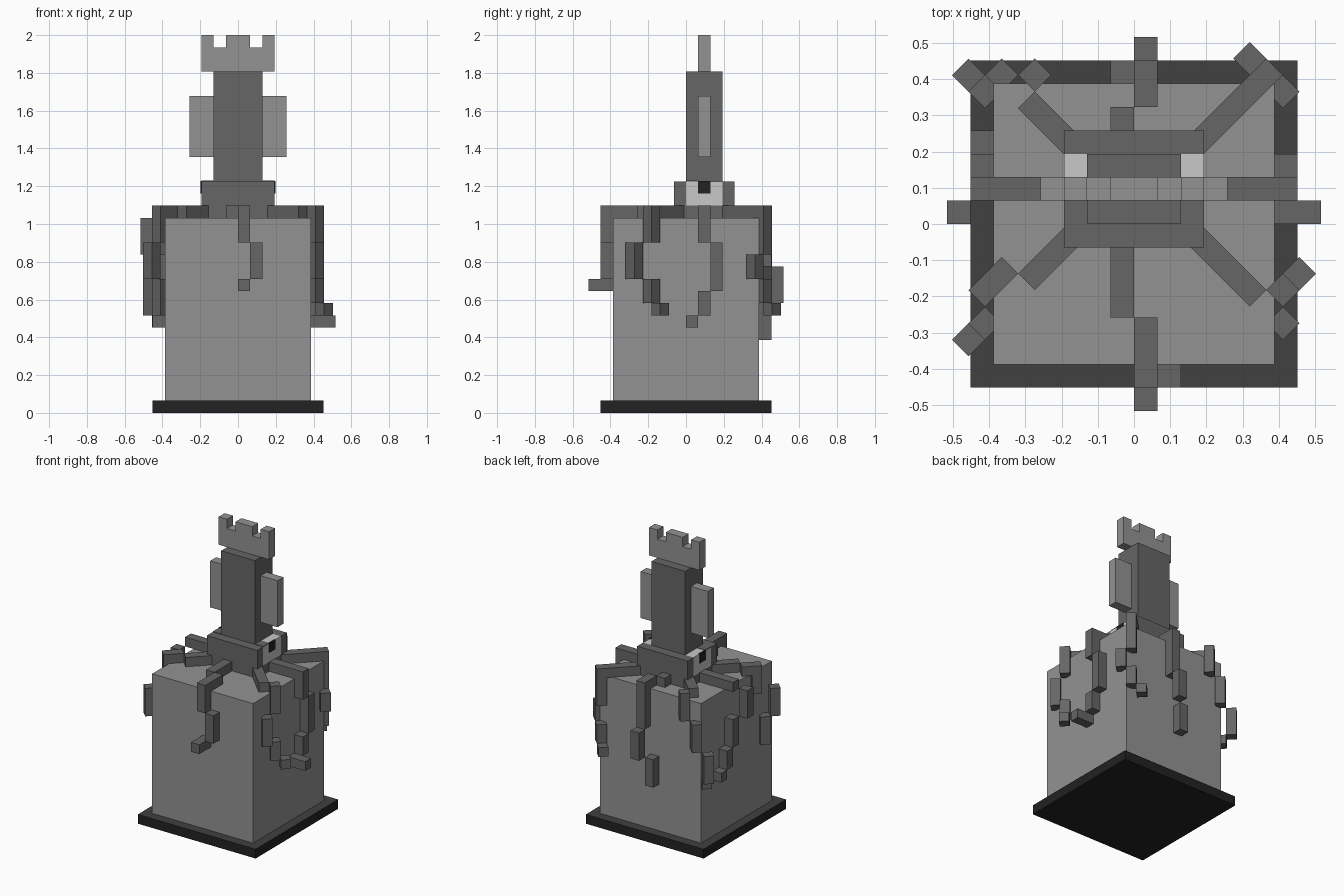
import bpy, bmesh, math
from mathutils import Matrix, Vector

if "Cube" in bpy.data.objects:
    bpy.data.objects.remove(bpy.data.objects["Cube"], do_unlink=True)

U = 2 / 31  # one block unit


def make_material(name, value):
    m = bpy.data.materials.new(name)
    m.use_nodes = True
    colour = (value, value, value, 1)
    m.diffuse_color = colour
    bsdf = m.node_tree.nodes["Principled BSDF"]
    bsdf.inputs["Base Color"].default_value = colour
    bsdf.inputs["Roughness"].default_value = 0.9
    return m


stone = make_material("light grey", 0.29)
skin = make_material("mid grey", 0.133)
rim = make_material("dark grey", 0.052)
black = make_material("near black", 0.016)
white = make_material("eye white", 0.58)


def boxes(name, parts, mats, matrix=None):
    """One object from boxes (x0, x1, y0, y1, z0, z1) in block units."""
    bm = bmesh.new()
    for x0, x1, y0, y1, z0, z1 in parts:
        centre = Vector((x0 + x1, y0 + y1, z0 + z1)) / 2
        scale = Matrix.Diagonal((x1 - x0, y1 - y0, z1 - z0, 1))
        bmesh.ops.create_cube(bm, size=1, matrix=Matrix.Translation(centre) @ scale)
    bm.transform(Matrix.Scale(U, 4))
    if matrix:
        bm.transform(matrix)
    me = bpy.data.meshes.new(name)
    bm.to_mesh(me)
    bm.free()
    for m in mats:
        me.materials.append(m)
    ob = bpy.data.objects.new(name, me)
    bpy.context.collection.objects.link(ob)
    return ob


def tentacle(name, degrees, parts):
    """Boxes given as (outward0, outward1, sideways0, sideways1, z0, z1)."""
    boxes(name, parts, [skin], Matrix.Rotation(math.radians(degrees), 4, "Z"))


# Plinth: dark sides, paler top
plinth = boxes("plinth", [(-7, 7, -7, 7, 0, 1)], [black, rim])
for p in plinth.data.polygons:
    p.material_index = 1 if p.normal.z > 0.5 else 0

boxes("pedestal", [(-6, 6, -6, 6, 1, 16)], [stone])

# Head, mantle and crown
boxes("head", [(-3, 3, -1, 0, 16, 19), (-3, 3, 3, 4, 16, 19),
               (-3, 3, 0, 3, 16, 17), (-2, 2, 0, 3, 17, 19)], [skin])
boxes("mantle", [(-2, 2, 0, 3, 19, 28)], [skin])
boxes("crown", [(-3, 3, 1, 2, 28, 30), (-3, -2, 1, 2, 30, 31),
                (-1, 1, 1, 2, 30, 31), (2, 3, 1, 2, 30, 31)], [stone])

# Paired fins and eyes
for side, s in (("left", 1), ("right", -1)):
    def span(a, b):
        return (a, b) if s > 0 else (-b, -a)
    boxes(side + "_fin", [(*span(2, 4), 1, 2, 21, 26)], [stone])
    boxes(side + "_eye", [(*span(2, 3), 0, 3, 17, 19)], [white])
    boxes(side + "_pupil", [(*span(2.9, 3.06), 1, 2, 18, 19.04)], [black])
    boxes(side + "_eyelid", [(*span(2, 3), 0, 1, 18.95, 19.05)], [skin])

# Straight tentacles
tentacle("front_tentacle", -90, [
    (1, 4, -1, 0, 16, 17), (4, 7, 0, 1, 16, 17), (6, 7, 0, 1, 14, 16),
    (6, 7, 1, 2, 11, 14), (6, 8, 0, 1, 10, 11)])
tentacle("left_tentacle", 0, [
    (3, 7, 1, 2, 16, 17), (6, 7, 1, 2, 14, 16), (6, 7, 2, 3, 10, 14),
    (6, 7, 1, 2, 8, 10), (6, 8, 0, 1, 7, 8)])
tentacle("back_tentacle", 90, [
    (4, 5, 0, 1, 16, 17), (5, 7, -1, 0, 16, 17), (6, 7, -1, 0, 12, 16),
    (7, 8, -1, 0, 9, 12), (6, 7, 0, 1, 6, 9)])
tentacle("right_tentacle", 180, [
    (3, 7, -2, -1, 16, 17), (7, 8, -1, 0, 13, 16), (6, 7, -2, -1, 10, 13),
    (6, 7, -3, -2, 8, 10), (6, 7, -4, -3, 7, 8)])

# Diagonal tentacles
tentacle("front_left_tentacle", -45, [
    (2, 6, 1, 2, 16, 17), (6, 7, 2, 3, 14, 17), (7, 8, 1, 2, 11, 14),
    (6, 7, 2, 3, 9, 11), (6, 7, 3, 4, 8, 9)])
tentacle("back_left_tentacle", 45, [
    (3, 9, 0, 1, 16, 17), (8, 9, 0, 1, 13, 16), (8, 9, -1, 0, 11, 13),
    (8, 9, 0, 1, 9, 11), (8, 9, 1, 2, 8, 9)])
tentacle("back_right_tentacle", 135, [
    (3, 7, -1, 0, 16, 17), (7, 8, -2, -1, 14, 17), (8, 9, -1, 0, 11, 14),
    (9, 10, 0, 1, 8, 11), (8, 9, 0, 1, 7, 8)])
tentacle("front_right_tentacle", 225, [
    (2, 5, -2, -1, 16, 17), (5, 7, -3, -2, 16, 17), (6, 7, -3, -2, 14, 16),
    (8, 9, -2, -1, 11, 14), (7, 8, -2, -1, 8, 11)])
